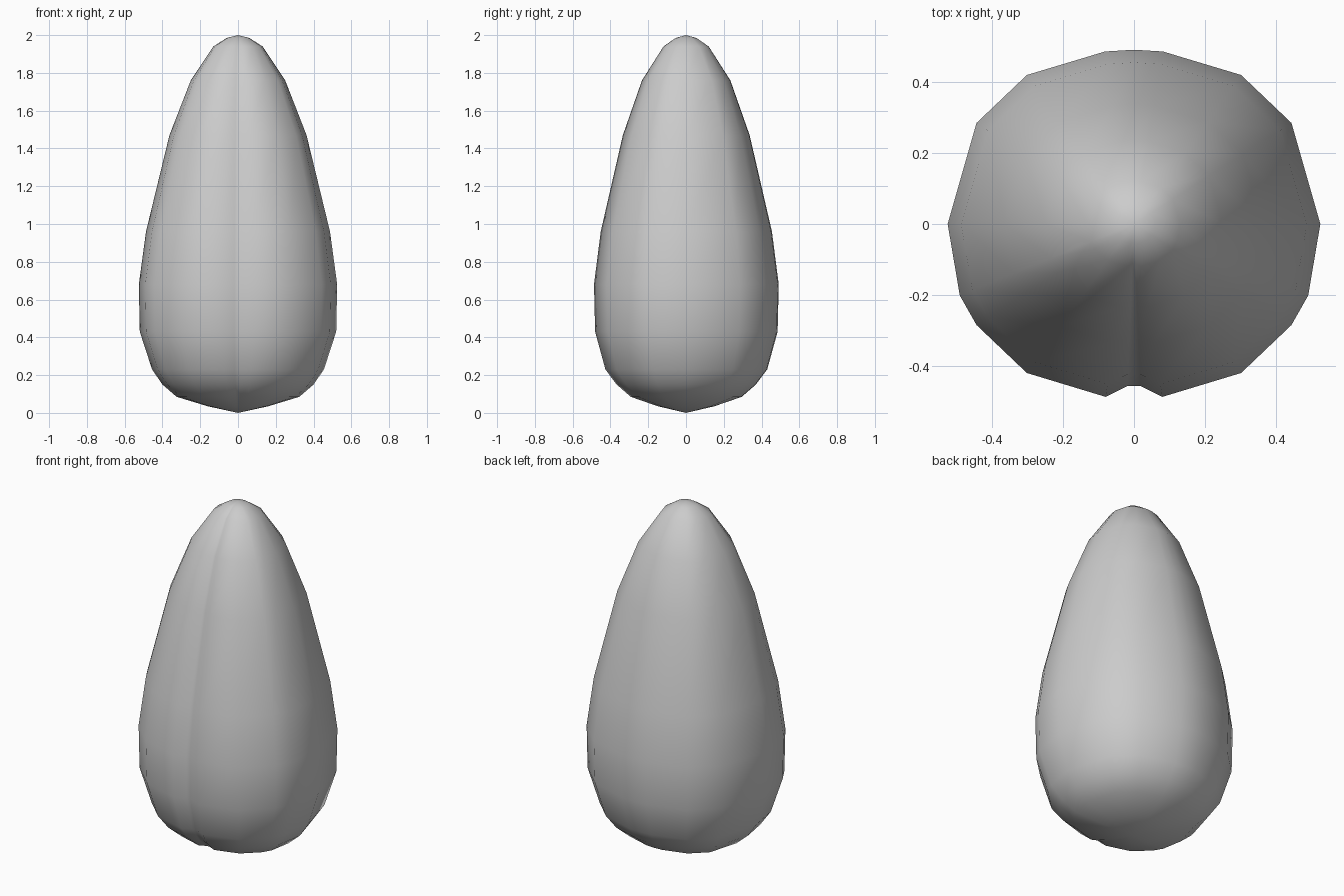
import bpy, bmesh

if "Cube" in bpy.data.objects:
    bpy.data.objects.remove(bpy.data.objects["Cube"])

# Half cross-section at unit width, from the front crease round to the back
HALF = [(0.035, -0.93), (0.152, -0.992), (0.575, -0.855), (0.845, -0.58),
        (0.935, -0.41), (1.0, 0.0), (0.845, 0.58), (0.575, 0.855), (0.155, 0.99)]
SECTION = HALF + [(0, 1.0)] + [(-x, y) for x, y in reversed(HALF)] + [(0, -0.93)]

# Height, half width, half depth of each ring
RINGS = [(0.035, 0.16, 0.15), (0.085, 0.325, 0.295), (0.15, 0.40, 0.37),
         (0.23, 0.455, 0.43), (0.43, 0.52, 0.485), (0.68, 0.525, 0.491),
         (0.96, 0.487, 0.455), (1.47, 0.363, 0.337), (1.76, 0.25, 0.235),
         (1.94, 0.13, 0.12), (1.985, 0.06, 0.055)]

bm = bmesh.new()
rings = [[bm.verts.new((x * w, y * d, z)) for x, y in SECTION] for z, w, d in RINGS]
n = len(SECTION)

# Side skin
for low, high in zip(rings, rings[1:]):
    for i in range(n):
        j = (i + 1) % n
        bm.faces.new((low[i], low[j], high[j], high[i]))

# Rounded end caps
bottom = bm.verts.new((0, 0, 0))
top = bm.verts.new((0, 0, 2))
for i in range(n):
    j = (i + 1) % n
    bm.faces.new((bottom, rings[0][j], rings[0][i]))
    bm.faces.new((top, rings[-1][i], rings[-1][j]))

bmesh.ops.recalc_face_normals(bm, faces=bm.faces)
for f in bm.faces:
    f.smooth = True
mesh = bpy.data.meshes.new("creased_seed")
bm.to_mesh(mesh)
bm.free()
seed = bpy.data.objects.new("creased_seed", mesh)
bpy.context.collection.objects.link(seed)
